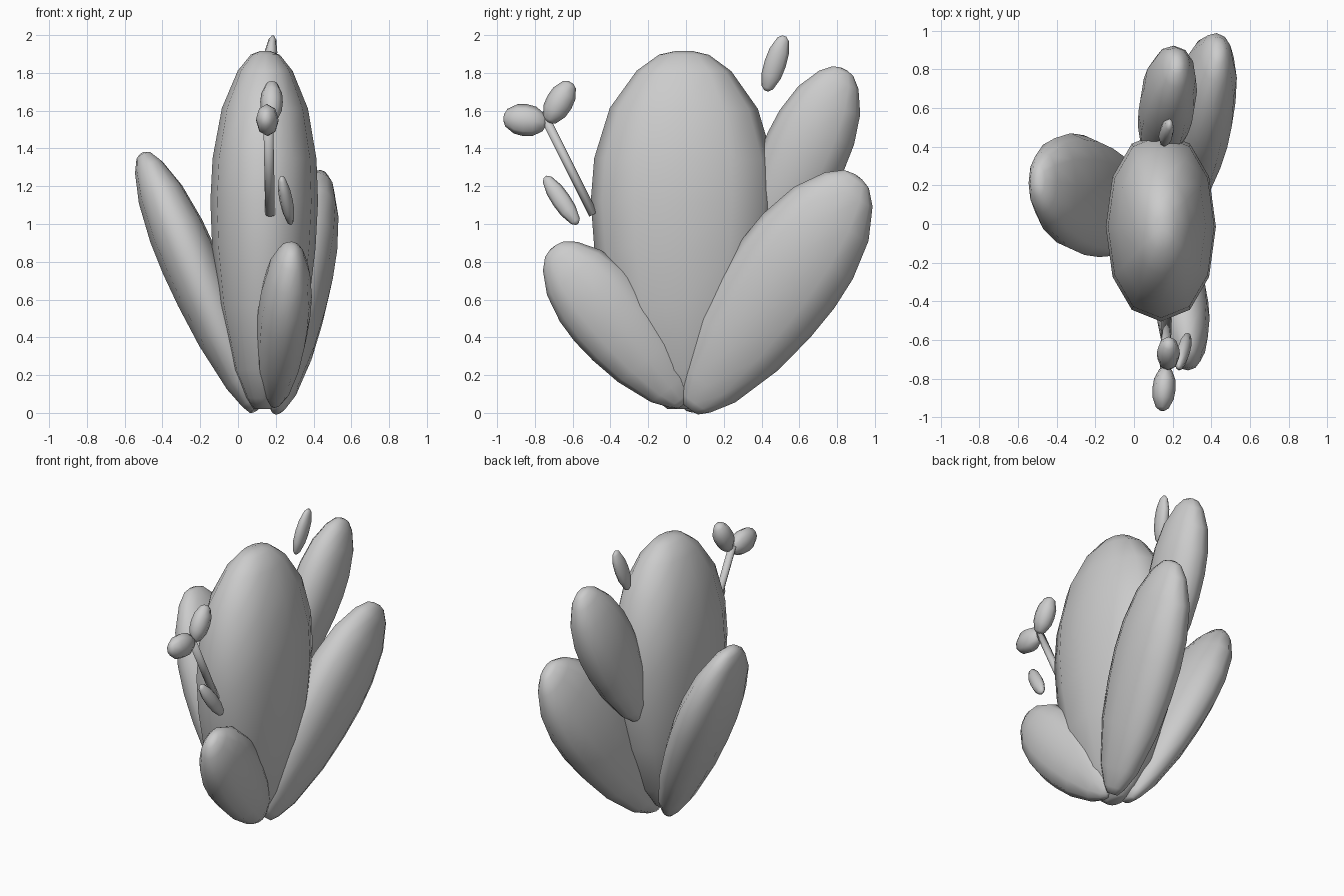
import bpy, bmesh, math
from mathutils import Vector

if "Cube" in bpy.data.objects:
    bpy.data.objects.remove(bpy.data.objects["Cube"])

# (position along the axis, fraction of full width)
PAD = [(0, .16), (.03, .31), (.11, .56), (.29, .84), (.45, .96), (.58, 1.0),
       (.70, .965), (.84, .80), (.945, .51), (.99, .27), (1, .1)]
BUD = [(0, .2), (.06, .55), (.28, .92), (.5, 1.0), (.72, .92), (.94, .55), (1, .2)]
STEM = [(0, 1), (1, 1)]


def rounded(v, power):
    """Slightly boxy circle coordinate."""
    return math.copysign(abs(v) ** power, v)


def loft(name, base, tip, wide, thick, profile, sides, power=1.0):
    """Flattened round body between two points, thin side facing x."""
    base, tip = Vector(base), Vector(tip)
    axis = (tip - base).normalized()
    t_dir = Vector((1, 0, 0))
    t_dir = (t_dir - axis * t_dir.dot(axis)).normalized()
    w_dir = axis.cross(t_dir)
    bm = bmesh.new()
    rings = []
    for t, r in profile:
        c = base.lerp(tip, t)
        rings.append([bm.verts.new(c + t_dir * (rounded(math.cos(a), power) * thick * r)
                                   + w_dir * (rounded(math.sin(a), power) * wide * r))
                      for a in (2 * math.pi * i / sides for i in range(sides))])
    for lo, hi in zip(rings, rings[1:]):
        for i in range(sides):
            j = (i + 1) % sides
            bm.faces.new((lo[i], lo[j], hi[j], hi[i]))
    bm.faces.new(rings[0][::-1])
    bm.faces.new(rings[-1])
    bmesh.ops.recalc_face_normals(bm, faces=bm.faces[:])
    me = bpy.data.meshes.new(name)
    bm.to_mesh(me)
    bm.free()
    me.shade_smooth()
    ob = bpy.data.objects.new(name, me)
    bpy.context.collection.objects.link(ob)
    return ob


# Cactus pads
pads = [
    ("main_pad", (.13, -.02, .02), (.145, -.01, 1.915), .49, .285),
    ("front_pad", (.19, -.01, .05), (.285, -.705, .875), .232, .14),
    ("back_pad", (.20, .025, .02), (.44, .91, 1.25), .305, .165),
    ("left_pad", (.085, .045, .01), (-.505, .225, 1.375), .312, .155),
    ("upper_pad", (.105, .36, .79), (.225, .835, 1.82), .225, .143),
]
for name, base, tip, wide, thick in pads:
    loft(name, base, tip, wide, thick, PAD, 12, .92)

# Flower stem with two fruits, and two loose buds
loft("flower_stem", (.17, -.49, 1.05), (.16, -.745, 1.56), .024, .026, STEM, 8)
buds = [
    ("upper_fruit", (.175, -.73, 1.54), (.18, -.61, 1.75), .072, .06),
    ("outer_fruit", (.165, -.74, 1.535), (.145, -.965, 1.565), .085, .06),
    ("side_bud", (.28, -.575, 1.0), (.23, -.745, 1.25), .05, .035),
    ("top_bud", (.15, .425, 1.705), (.185, .52, 1.995), .058, .036),
]
for name, base, tip, wide, thick in buds:
    loft(name, base, tip, wide, thick, BUD, 8)
